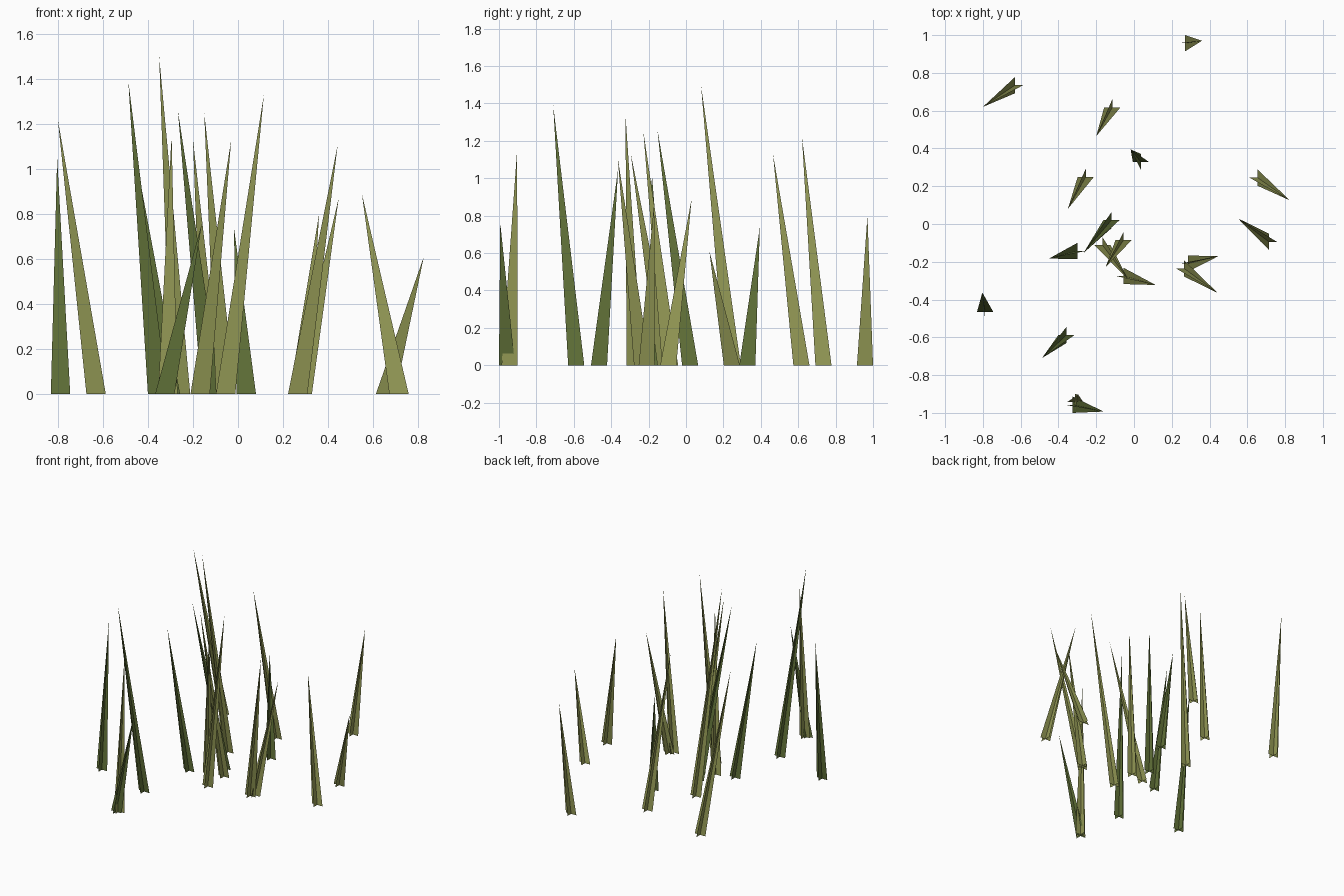
import bpy
import bmesh
from mathutils import Vector

# Remove the default object only
default_cube = bpy.data.objects.get("Cube")
if default_cube:
    bpy.data.objects.remove(default_cube, do_unlink=True)

HALF_WIDTH = 0.043


def make_material(name, colour):
    material = bpy.data.materials.new(name)
    material.use_nodes = True
    material.diffuse_color = (*colour, 1.0)
    shader = next(node for node in material.node_tree.nodes if node.type == "BSDF_PRINCIPLED")
    shader.inputs["Base Color"].default_value = (*colour, 1.0)
    shader.inputs["Roughness"].default_value = 0.9
    return material


def make_blade(name, root, tip, material):
    """Two upright triangles crossing at the root and meeting in a leaning tip."""
    bm = bmesh.new()
    for side in (Vector((HALF_WIDTH, 0, 0)), Vector((0, HALF_WIDTH, 0))):
        corners = (root - side, root + side, tip)
        bm.faces.new([bm.verts.new(corner) for corner in corners])
    mesh = bpy.data.meshes.new(name)
    bm.to_mesh(mesh)
    bm.free()
    mesh.materials.append(material)
    blade = bpy.data.objects.new(name, mesh)
    bpy.context.collection.objects.link(blade)
    return blade


olive = make_material("olive grass", (0.29, 0.315, 0.09))
dark_green = make_material("dark green grass", (0.12, 0.167, 0.04))

# Olive blades: root x, root y, tip x, tip y, height
olive_blades = [
    (0.27, 0.957, 0.36, 0.97, 0.80),
    (-0.63, 0.735, -0.80, 0.62, 1.22),
    (-0.115, 0.617, -0.20, 0.465, 1.13),
    (-0.255, 0.25, -0.35, 0.08, 1.50),
    (0.655, 0.245, 0.825, 0.125, 0.61),
    (0.715, -0.095, 0.55, 0.03, 0.89),
    (-0.312, -0.943, -0.295, -0.903, 1.15),
    (-0.055, -0.085, -0.15, -0.228, 1.25),
    (-0.168, -0.11, -0.03, -0.295, 1.13),
    (-0.055, -0.275, 0.115, -0.323, 1.33),
    (0.285, -0.21, 0.447, -0.17, 0.87),
    (0.265, -0.235, 0.443, -0.365, 1.11),
]

# Dark green blades, same layout
dark_blades = [
    (0.037, 0.328, -0.018, 0.395, 0.74),
    (-0.30, -0.143, -0.45, -0.183, 1.03),
    (-0.788, -0.465, -0.803, -0.363, 1.05),
    (-0.357, -0.587, -0.487, -0.71, 1.39),
    (-0.325, -0.957, -0.16, -0.993, 0.76),
    (-0.118, 0.022, -0.267, -0.153, 1.26),
]

for label, blades, material in (
    ("olive_grass_blade", olive_blades, olive),
    ("dark_grass_blade", dark_blades, dark_green),
):
    for number, (root_x, root_y, tip_x, tip_y, height) in enumerate(blades, start=1):
        root = Vector((root_x, root_y, 0))
        tip = Vector((tip_x, tip_y, height))
        make_blade(f"{label}_{number}", root, tip, material)
